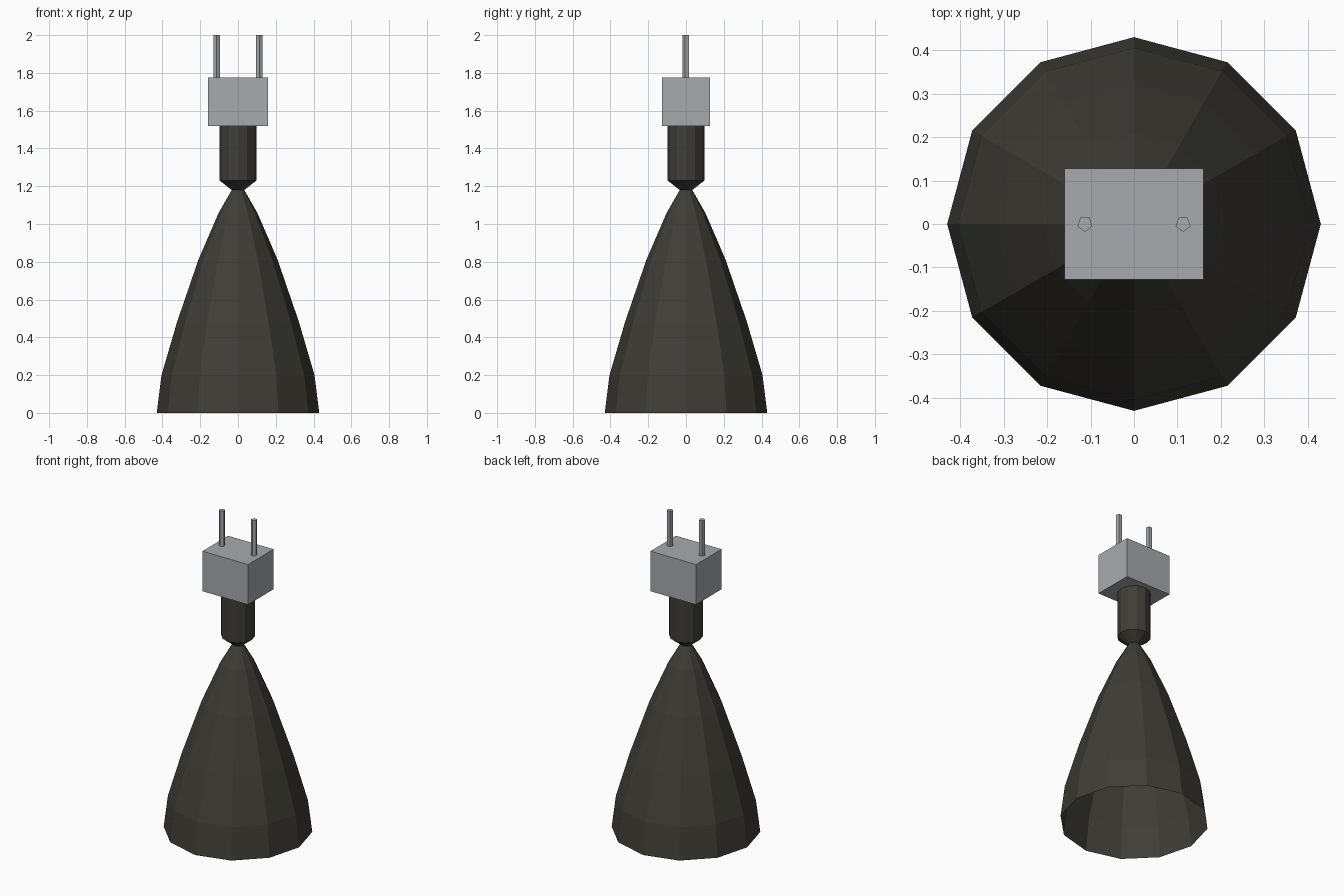
import bpy
import bmesh
import math

SIDES = 12

cube = bpy.data.objects.get("Cube")
if cube:
    bpy.data.objects.remove(cube, do_unlink=True)


def make_material(name, rgb):
    mat = bpy.data.materials.new(name)
    mat.use_nodes = True
    mat.diffuse_color = (*rgb, 1)
    mat.node_tree.nodes["Principled BSDF"].inputs["Base Color"].default_value = (*rgb, 1)
    return mat


dark_metal = make_material("dark olive metal", (0.049, 0.047, 0.037))
light_metal = make_material("light grey metal", (0.39, 0.40, 0.43))


def add_object(name, bm, mat):
    mesh = bpy.data.meshes.new(name)
    bm.to_mesh(mesh)
    bm.free()
    mesh.materials.append(mat)
    obj = bpy.data.objects.new(name, mesh)
    bpy.context.collection.objects.link(obj)
    return obj


def lathe(name, profile, sides, mat, center_x=0, start=0, cap_top=False):
    """Stack rings of (radius, z) and join them with flat quads."""
    bm = bmesh.new()
    angles = [start + 2 * math.pi * i / sides for i in range(sides)]
    rings = [[bm.verts.new((center_x + r * math.cos(a), r * math.sin(a), z))
              for a in angles] for r, z in profile]
    for low, high in zip(rings, rings[1:]):
        for i in range(sides):
            j = (i + 1) % sides
            bm.faces.new((low[i], low[j], high[j], high[i]))
    if cap_top:
        bm.faces.new(rings[-1])
    return add_object(name, bm, mat)


# Open nozzle bell, narrowing to the throat
lathe("nozzle_bell", [(0.43, 0), (0.405, 0.2), (0.323, 0.48), (0.21, 0.81),
                      (0.102, 1.06), (0.033, 1.18)], SIDES, dark_metal)

# Combustion chamber flaring out above the throat
lathe("combustion_chamber", [(0.033, 1.18), (0.097, 1.23), (0.097, 1.52)],
      SIDES, dark_metal, cap_top=True)

# Mounting block
bm = bmesh.new()
bmesh.ops.create_cube(bm, size=1)
bmesh.ops.scale(bm, vec=(0.32, 0.256, 0.255), verts=bm.verts)
bmesh.ops.translate(bm, vec=(0, 0, 1.6475), verts=bm.verts)
add_object("mounting_block", bm, light_metal)

# Pair of five-sided feed pipes
for side, x in (("left", 0.113), ("right", -0.113)):
    lathe(side + "_feed_pipe", [(0.018, 1.775), (0.018, 2)], 5, light_metal,
          center_x=x, start=-math.pi / 2, cap_top=True)
